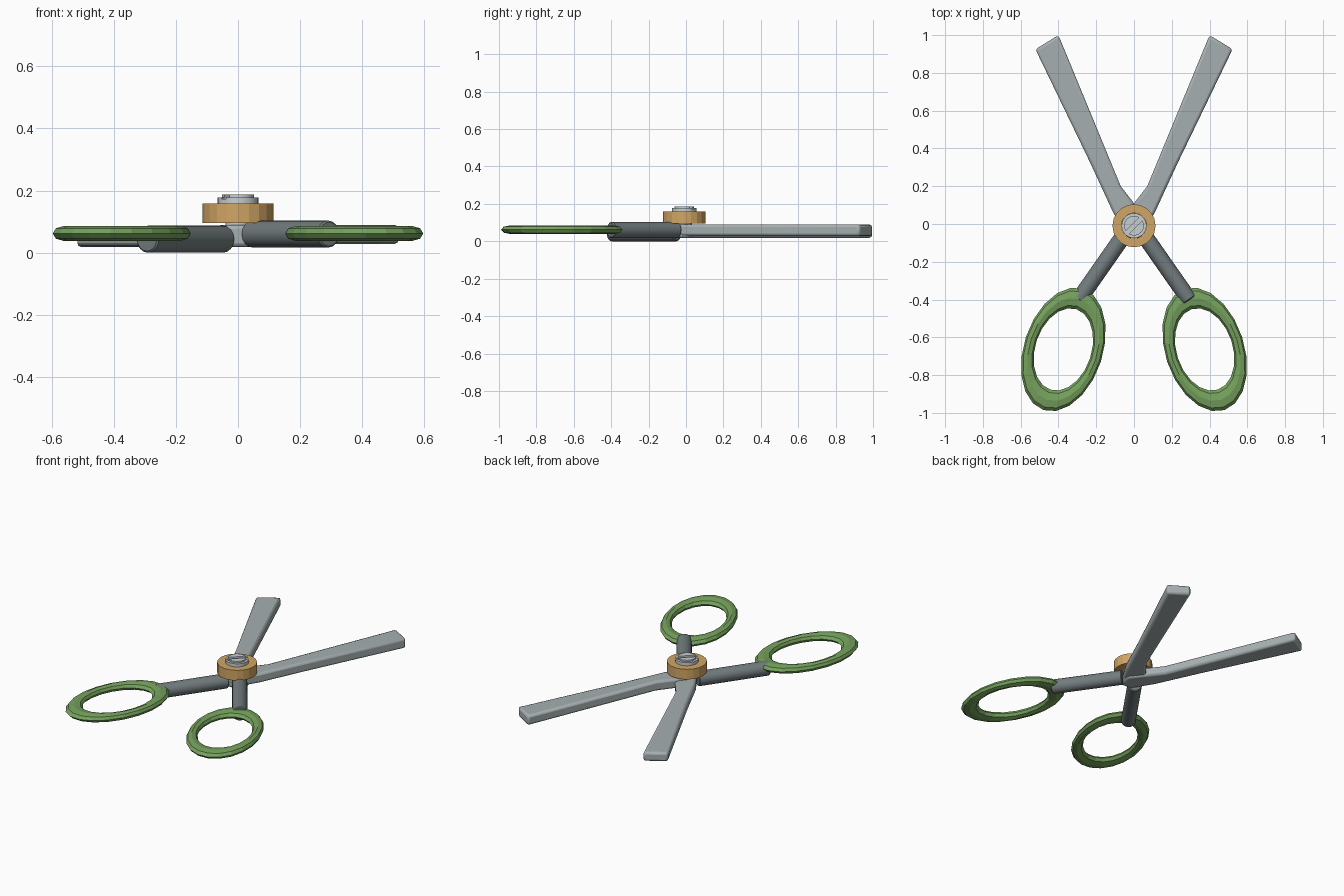
import bpy, bmesh
from math import sin, cos, pi, radians
from mathutils import Vector

if "Cube" in bpy.data.objects:
    bpy.data.objects.remove(bpy.data.objects["Cube"])


def material(name, rgb):
    m = bpy.data.materials.new(name)
    m.diffuse_color = (*rgb, 1)
    m.use_nodes = True
    m.node_tree.nodes["Principled BSDF"].inputs["Base Color"].default_value = m.diffuse_color
    return m


STEEL = material("steel", (0.38, 0.43, 0.44))
DARK = material("dark_steel", (0.17, 0.20, 0.21))
GREEN = material("green_grip", (0.18, 0.36, 0.11))
BRASS = material("brass", (0.64, 0.38, 0.13))
BRIGHT = material("bright_steel", (0.58, 0.63, 0.64))


def make(name, bm, mat):
    bmesh.ops.recalc_face_normals(bm, faces=bm.faces)
    me = bpy.data.meshes.new(name)
    bm.to_mesh(me)
    bm.free()
    ob = bpy.data.objects.new(name, me)
    bpy.context.collection.objects.link(ob)
    me.materials.append(mat)
    return ob


def smooth(ob, angle=35):
    bpy.ops.object.select_all(action='DESELECT')
    ob.select_set(True)
    bpy.context.view_layer.objects.active = ob
    bpy.ops.object.shade_smooth_by_angle(angle=radians(angle))


def bevel(ob, width, segments):
    m = ob.modifiers.new("bevel", 'BEVEL')
    m.width, m.segments, m.limit_method = width, segments, 'ANGLE'
    m.angle_limit = radians(40)


def lathe(bm, profile, n, centre, closed):
    # revolve (radius, z) points around a vertical axis
    rings = [[bm.verts.new((centre[0] + r * cos(2 * pi * i / n),
                            centre[1] + r * sin(2 * pi * i / n), z))
              for i in range(n)] for r, z in profile]
    k = len(rings)
    for j in range(k if closed else k - 1):
        a, b = rings[j], rings[(j + 1) % k]
        for i in range(n):
            bm.faces.new((a[i], a[(i + 1) % n], b[(i + 1) % n], b[i]))
    if not closed:
        bm.faces.new(rings[0])
        bm.faces.new(rings[-1])


def blade(name, side, z0, z1):
    outline = [(0.40, 1.0), (0.522, 0.925), (0.23, 0.32), (0.11, 0.06),
               (0.03, -0.07), (-0.04, -0.07), (-0.07, 0.02), (0.07, 0.20)]
    bm = bmesh.new()
    f = bm.faces.new([bm.verts.new((side * x, y, z0)) for x, y in outline])
    ext = bmesh.ops.extrude_face_region(bm, geom=[f])
    top = [v for v in ext['geom'] if isinstance(v, bmesh.types.BMVert)]
    bmesh.ops.translate(bm, verts=top, vec=(0, 0, z1 - z0))
    ob = make(name, bm, STEEL)
    bevel(ob, 0.014, 2)
    smooth(ob)


def shank(name, side, z):
    a, b = Vector((side * 0.045, -0.047, z)), Vector((side * 0.293, -0.402, z))
    bm = bmesh.new()
    bmesh.ops.create_cone(bm, cap_ends=True, segments=16, radius1=0.0435,
                          radius2=0.0435, depth=(b - a).length)
    ob = make(name, bm, DARK)
    ob.location = (a + b) / 2
    ob.rotation_euler = (b - a).to_track_quat('Z', 'Y').to_euler()
    bevel(ob, 0.005, 1)
    smooth(ob)


def finger_ring(name, side, n=20, m=8):
    # oval ring, wider in section at its ends than at its sides
    tilt = radians(18)
    bm = bmesh.new()
    rows = []
    for i in range(n):
        t = 2 * pi * i / n
        row = []
        for j in range(m):
            s = 2 * pi * j / m
            u = (0.179 + 0.030 * cos(s)) * cos(t)
            v = (0.281 + 0.057 * cos(s)) * sin(t)
            x, y = u * cos(tilt) + v * sin(tilt), v * cos(tilt) - u * sin(tilt)
            row.append(bm.verts.new((side * (0.374 - x), y - 0.664,
                                     0.062 + 0.0235 * sin(s))))
        rows.append(row)
    for i in range(n):
        a, b = rows[i], rows[(i + 1) % n]
        for j in range(m):
            bm.faces.new((a[j], b[j], b[(j + 1) % m], a[(j + 1) % m]))
    make(name, bm, GREEN)


# Two crossing halves, one slightly lower than the other
blade("left_blade", -1, 0.018, 0.076)
blade("right_blade", 1, 0.028, 0.090)
shank("left_shank", -1, 0.0437)
shank("right_shank", 1, 0.060)
finger_ring("left_finger_ring", -1)
finger_ring("right_finger_ring", 1)

# Pivot collar
C = (0, -0.009)
bm = bmesh.new()
lathe(bm, [(0.067, 0.095), (0.114, 0.095), (0.114, 0.159), (0.067, 0.159)],
      20, C, True)
make("pivot_collar", bm, BRASS)

# Pivot screw with a stepped head
bm = bmesh.new()
lathe(bm, [(0.04, 0.045), (0.04, 0.096), (0.066, 0.096), (0.066, 0.178),
           (0.052, 0.178), (0.052, 0.187)], 24, C, False)
screw = make("pivot_screw", bm, BRIGHT)

# Slot cut across the screw head
bm = bmesh.new()
bmesh.ops.create_cube(bm, size=1)
bmesh.ops.scale(bm, verts=bm.verts, vec=(0.2, 0.022, 0.03))
cutter = make("slot_cutter", bm, DARK)
cutter.location = (C[0], C[1], 0.188)
cutter.rotation_euler = (0, 0, radians(45))
cutter.hide_render = True
cutter.hide_set(True)
cut = screw.modifiers.new("slot", 'BOOLEAN')
cut.operation, cut.object, cut.solver = 'DIFFERENCE', cutter, 'EXACT'
smooth(screw)
